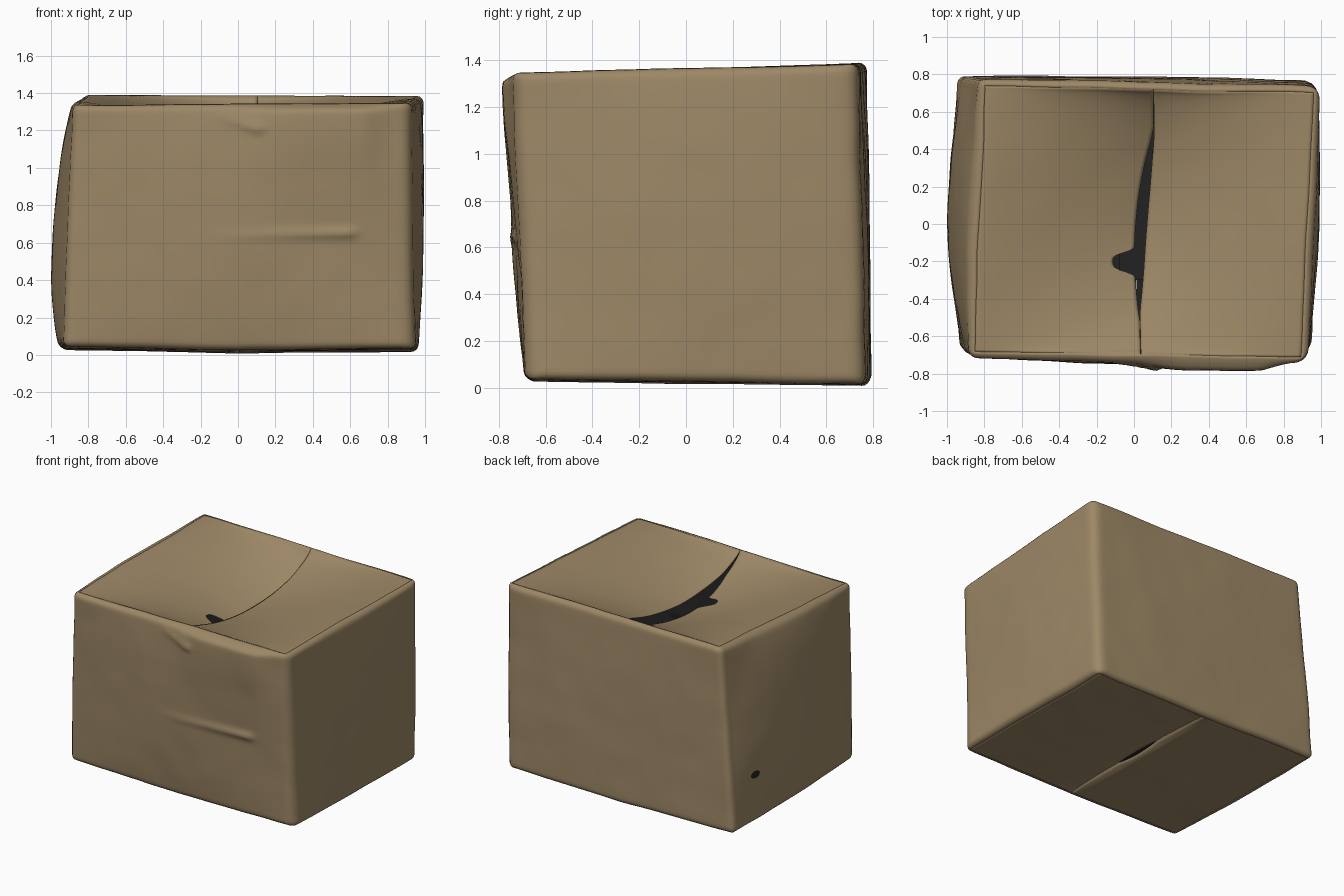
import bpy, bmesh, math
from mathutils import Vector, noise

if "Cube" in bpy.data.objects:
    bpy.data.objects.remove(bpy.data.objects["Cube"])


def material(name, rgb):
    m = bpy.data.materials.new(name)
    m.diffuse_color = (*rgb, 1)
    m.use_nodes = True
    m.node_tree.nodes["Principled BSDF"].inputs["Base Color"].default_value = m.diffuse_color
    return m


CARD = material("cardboard brown", (0.34, 0.247, 0.134))
DARK = material("dark inside", (0.016, 0.016, 0.016))

# Corner positions: front left, front right, back right, back left
BOTTOM = [(-0.94, -0.675), (0.95, -0.69), (0.965, 0.775), (-0.955, 0.79)]
TOP = [(-0.89, -0.72), (0.925, -0.745), (1.0, 0.735), (-0.83, 0.775)]
Z_BOTTOM = [0.045, 0.04, 0.016, 0.03]
Z_TOP = [1.335, 1.345, 1.385, 1.392]
BULGE = [0.035, 0.028, 0.015, 0.085]          # front, right, back, left
SIGN = [(1, 1), (-1, 1), (-1, -1), (1, -1)]
RADIUS = [0.06, 0.09, 0.08, 0.05]
ROUND = 0.036


def lerp(a, b, t):
    return a + (b - a) * t


def bilinear(c, u, v):
    return lerp(lerp(c[0], c[1], u), lerp(c[3], c[2], u), v)


def z_top(x, y):
    return bilinear(Z_TOP, (x + 1) / 2, (y + 0.78) / 1.56)


def z_bottom(x, y):
    return bilinear(Z_BOTTOM, (x + 1) / 2, (y + 0.78) / 1.56) - 0.016 * (1 - min(1, abs(x)))


def crumple(p):
    # gentle dents shared by every part, so that neighbours still meet
    d = noise.noise_vector(p * 1.8) * 0.008 + noise.noise_vector(p * 5.0) * 0.003
    d.z *= 0.6
    return p + d


def segment_ridge(x, z, a, b, width):
    a, b, p = Vector(a), Vector(b), Vector((x, z))
    s = max(0, min(1, (p - a).dot(b - a) / (b - a).length_squared))
    return s, math.exp(-((p - a.lerp(b, s)).length / width) ** 2)


def front_dent(x, z):
    # long crease, small torn tongue and swollen upper right of the front
    s, g = segment_ridge(x, z, (-0.15, 0.645), (0.61, 0.65), 0.026)
    out = 0.02 * g * s
    s, g = segment_ridge(x, z, (-0.08, 1.275), (0.11, 1.2), 0.022)
    out += 0.018 * g * (0.3 + 0.7 * s)
    s, g = segment_ridge(x, z, (0.06, 1.275), (0.12, 1.22), 0.016)
    out += 0.008 * g
    fade = max(0, min(1, (1.338 - z) / 0.036))
    swell = math.exp(-((x - 0.48) / 0.42) ** 4 - ((z - 1.3) / 0.4) ** 2)
    return out + 0.042 * swell * fade


def corners(t, inset):
    return [Vector((lerp(b[0], a[0], t) + s[0] * inset, lerp(b[1], a[1], t) + s[1] * inset))
            for b, a, s in zip(BOTTOM, TOP, SIGN)]


def ring(t, inset=0, n=56):
    """One level of the walls: bulged sides joined by rounded corners."""
    c = corners(t, inset)
    r = [max(0.002, q * (1 - inset / ROUND)) for q in RADIUS]
    swell = math.sin(math.pi * t) ** 0.6 if 0 < t < 1 else 0
    pts = []
    for k in range(4):
        m = (k + 1) % 4
        a, b, nxt = c[k], c[m], c[(k + 2) % 4]
        d = (b - a).normalized()
        e = (nxt - b).normalized()
        out = Vector((d.y, -d.x))
        p0, p1 = a + d * r[k], b - d * r[m]
        for i in range(n + 1):
            u = i / n
            p = p0.lerp(p1, u) + out * BULGE[k] * swell * 4 * u * (1 - u)
            if k == 0:
                p += out * front_dent(p.x, lerp(0.04, 1.34, t)) * min(1, 12 * u * (1 - u))
            pts.append(p)
        q = b + e * r[m]
        for s in (0.2, 0.4, 0.6, 0.8):
            pts.append(p1 * (1 - s) ** 2 + b * 2 * s * (1 - s) + q * s * s)
    return pts


def wall_point(p, t):
    return Vector((p.x, p.y, lerp(z_bottom(p.x, p.y), z_top(p.x, p.y), t)))


def link(name, bm, materials):
    me = bpy.data.meshes.new(name)
    bm.to_mesh(me)
    bm.free()
    for m in materials:
        me.materials.append(m)
    ob = bpy.data.objects.new(name, me)
    bpy.context.collection.objects.link(ob)
    return ob


def grid_object(name, rows, closed=False, flip=False):
    """Sheet of card from rows of points, brown outside and dark inside."""
    bm = bmesh.new()
    vs = [[bm.verts.new(crumple(p)) for p in row] for row in rows]
    w = len(rows[0])
    for j in range(len(rows) - 1):
        for i in range(w if closed else w - 1):
            k = (i + 1) % w
            f = [vs[j][i], vs[j][k], vs[j + 1][k], vs[j + 1][i]]
            bm.faces.new(f[::-1] if flip else f)
    ob = link(name, bm, (CARD, DARK))
    bpy.ops.object.select_all(action='DESELECT')
    ob.select_set(True)
    bpy.context.view_layer.objects.active = ob
    bpy.ops.object.shade_smooth_by_angle(angle=math.radians(50))
    sol = ob.modifiers.new("card thickness", 'SOLIDIFY')
    sol.thickness = 0.004
    sol.offset = -1
    sol.material_offset = 1
    sol.material_offset_rim = 0


# Four walls with softly rounded top and bottom folds
H = 1.33
levels = []
for a in (0, 22.5, 45, 67.5):
    a = math.radians(a)
    levels.append((ROUND * (1 - math.sin(a)), ROUND * (1 - math.cos(a)) / H))
rows = [[wall_point(p, h) for p in ring(h, inset)] for inset, h in levels]
for i in range(65):
    t = lerp(ROUND / H, 1 - ROUND / H, i / 64)
    rows.append([wall_point(p, t) for p in ring(t)])
for inset, h in reversed(levels):
    rows.append([wall_point(p, 1 - h) for p in ring(1 - h, inset)])
grid_object("box_walls", rows, closed=True)


def top_edge(y, side):
    # centre slit of the lid; the left flap has a torn notch
    x = 0.035 + 0.068 * max(0, min(1, (y + 0.5) / 0.95))
    if side > 0:
        return x
    gap = 0.062 * max(0, 1 - ((y - 0.02) / 0.52) ** 2)
    return x - gap - 0.115 * math.exp(-((y + 0.19) / 0.055) ** 4) - 0.001


def bottom_edge(y, side):
    return 0.01 + side * (0.001 + 0.009 * max(0, 1 - ((y - 0.05) / 0.2) ** 2))


def flap(name, t, side, edge, z_at, nu=44, nv=110):
    """Half of the lid or base, from its side fold to the centre slit."""
    c = corners(t, ROUND)
    front, back, f_mid, b_mid = (c[0], c[3], c[1], c[2]) if side < 0 else (c[1], c[2], c[0], c[3])
    rows = []
    for j in range(nv + 1):
        v = j / nv
        outer = front.lerp(back, v)
        far = f_mid.lerp(b_mid, v)
        ex = edge(outer.y, side)
        inner = outer.lerp(far, (ex - outer.x) / (far.x - outer.x))
        full = edge(outer.y, 1)
        row = []
        for i in range(nu + 1):
            p = outer.lerp(inner, i / nu)
            e = max(0, min(1, (p.x - outer.x) / (full - outer.x)))
            row.append(Vector((p.x, p.y, z_at(p, e, v, side))))
        rows.append(row)
    grid_object(name, rows, flip=(side > 0) != (t == 0))


def lid_z(p, e, v, side):
    # both flaps sag into the box, the left one deeper
    depth = 0.255 if side < 0 else 0.18
    return z_top(p.x, p.y) - depth * e ** 1.25 * max(0, math.sin(math.pi * v ** 1.05)) ** 0.65


def base_z(p, e, v, side):
    # the left base flap rolls up at the slit, the right one is tucked behind
    ends = max(0, math.sin(math.pi * v)) ** 0.4
    lift = 0.03 * max(0, (e - 0.94) / 0.06) if side < 0 else 0.028 * e ** 10
    return z_bottom(p.x, p.y) + lift * ends


for side, word in ((-1, "left"), (1, "right")):
    flap("top_flap_" + word, 1, side, top_edge, lid_z)
    flap("bottom_flap_" + word, 0, side, bottom_edge, base_z)

# Dark strip behind the slit in the base
bm = bmesh.new()
bm.faces.new([bm.verts.new((x, y, 0.06)) for x, y in
              ((-0.08, -0.3), (0.1, -0.3), (0.1, 0.4), (-0.08, 0.4))])
link("floor_liner", bm, (DARK,))

# Small hole low on the left wall, as a thin dark plate
t_hole = 0.265
left = [p for p in ring(t_hole) if p.x < -0.8]
at = min(left, key=lambda p: abs(p.y - 0.54))
spot = crumple(wall_point(at, t_hole))
bm = bmesh.new()
bmesh.ops.create_circle(bm, cap_ends=True, segments=16, radius=1)
for v in bm.verts:
    y, z = v.co.x * 0.045, v.co.y * 0.028
    v.co = spot + Vector((-0.006 + 0.13 * y, y, z))
for f in bm.faces:
    f.normal_update()
    if f.normal.x > 0:
        f.normal_flip()
link("side_hole", bm, (DARK,))
